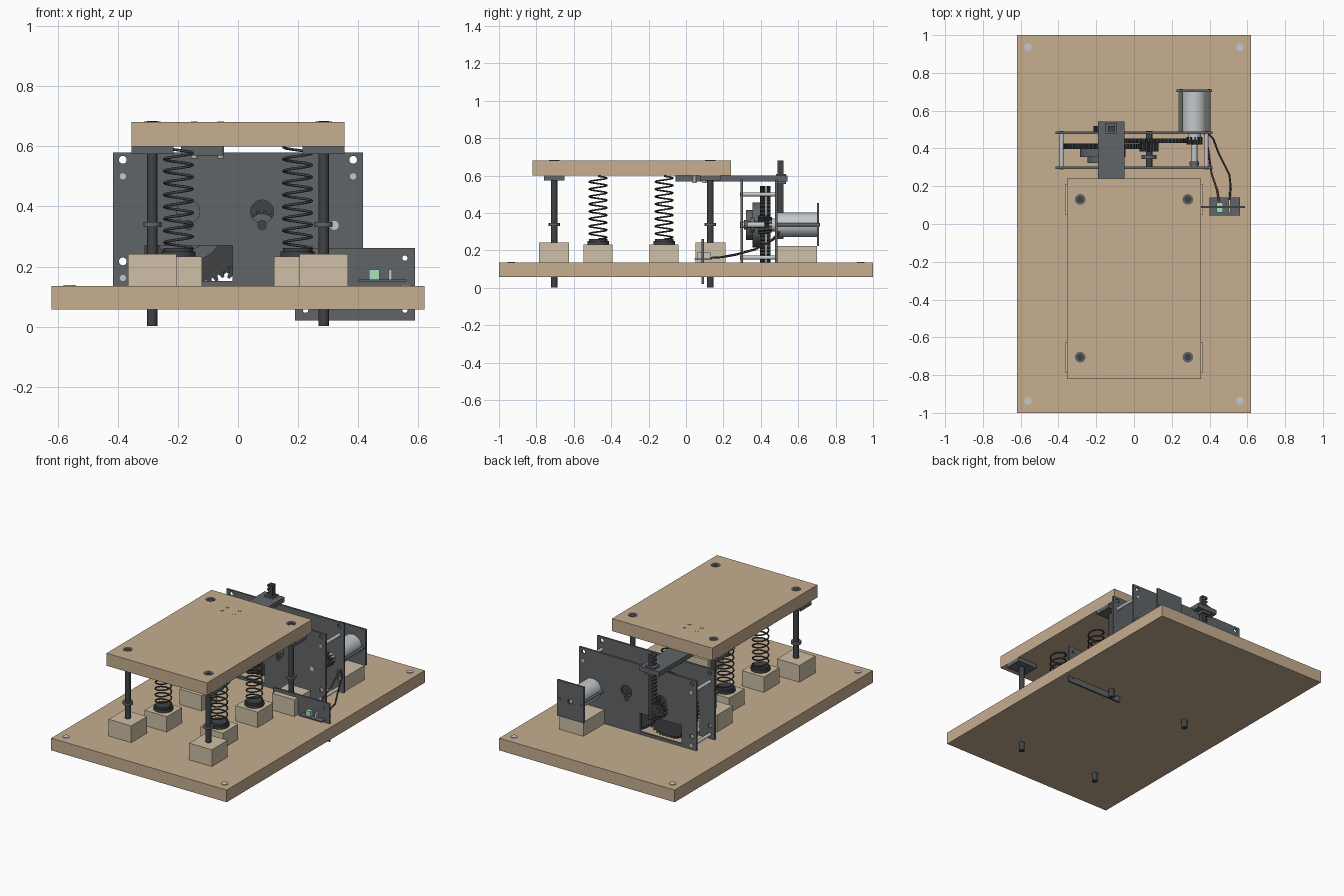
import bpy
from math import sin, cos, pi, radians

if "Cube" in bpy.data.objects:
    bpy.data.objects.remove(bpy.data.objects["Cube"])


def mat(name, c):
    m = bpy.data.materials.new(name)
    m.diffuse_color = (*c, 1)
    m.use_nodes = True
    m.node_tree.nodes["Principled BSDF"].inputs["Base Color"].default_value = m.diffuse_color
    return m


WOOD = mat("wood", (0.57, 0.42, 0.28))
PALE = mat("pale_wood", (0.62, 0.52, 0.38))
DARK = mat("dark_plastic", (0.12, 0.13, 0.14))
BLACK = mat("black_plastic", (0.05, 0.055, 0.06))
STEEL = mat("steel", (0.55, 0.58, 0.6))
GREEN = mat("green", (0.4, 0.75, 0.5))
RED = mat("red_wire", (0.25, 0.06, 0.05))


def box(name, x, y, z, m):
    bpy.ops.mesh.primitive_cube_add(size=1, location=[(a + b) / 2 for a, b in (x, y, z)])
    o = bpy.context.object
    o.name = name
    o.scale = [b - a for a, b in (x, y, z)]
    o.data.materials.append(m)
    return o


def rod(name, p, r, a, b, m, axis="z", n=32):
    # p is (x, y) for upright rods, (x, z) for rods along y
    mid = (a + b) / 2
    up = axis == "z"
    bpy.ops.mesh.primitive_cylinder_add(
        vertices=n, radius=r, depth=b - a,
        location=(p[0], p[1], mid) if up else (p[0], mid, p[1]),
        rotation=(0, 0, 0) if up else (pi / 2, 0, 0))
    o = bpy.context.object
    o.name = name
    o.data.materials.append(m)
    bpy.ops.object.shade_smooth_by_angle(angle=radians(35))
    return o


def finish_curve(name, cu, m):
    o = bpy.data.objects.new(name, cu)
    bpy.context.collection.objects.link(o)
    cu.materials.append(m)
    bpy.ops.object.select_all(action="DESELECT")
    o.select_set(True)
    bpy.context.view_layer.objects.active = o
    return o


def add_poly(cu, pts, cyclic):
    s = cu.splines.new("POLY")
    s.points.add(len(pts) - 1)
    for q, p in zip(s.points, pts):
        q.co = (*p, 1) if len(p) == 3 else (*p, 0, 1)
    s.use_cyclic_u = cyclic


def sheet(name, outlines, y0, y1, m):
    # flat profile in the xz plane with holes, extruded along y
    cu = bpy.data.curves.new(name, "CURVE")
    cu.dimensions = "2D"
    cu.fill_mode = "BOTH"
    cu.extrude = (y1 - y0) / 2
    for pts in outlines:
        add_poly(cu, pts, True)
    o = finish_curve(name, cu, m)
    o.rotation_euler = (pi / 2, 0, 0)
    o.location.y = (y0 + y1) / 2
    bpy.ops.object.convert(target="MESH")
    bpy.ops.object.shade_flat()
    return o


def wire(name, pts, r, m):
    cu = bpy.data.curves.new(name, "CURVE")
    cu.dimensions = "3D"
    cu.bevel_depth = r
    cu.bevel_resolution = 2
    cu.use_fill_caps = True
    add_poly(cu, pts, False)
    finish_curve(name, cu, m)
    bpy.ops.object.convert(target="MESH")
    bpy.ops.object.shade_smooth_by_angle(angle=radians(50))


def rect(x0, x1, z0, z1):
    return [(x0, z0), (x1, z0), (x1, z1), (x0, z1)]


def circle(x, z, r, n=28):
    return [(x + r * cos(2 * pi * i / n), z + r * sin(2 * pi * i / n)) for i in range(n)]


def gear(name, x, z, r, teeth, y0, y1, m):
    depth = 0.016
    pts = []
    for i in range(teeth):
        for f, rr in ((0, r - depth), (0.25, r - depth), (0.4, r), (0.8, r)):
            a = 2 * pi * (i + f) / teeth
            pts.append((x + rr * cos(a), z + rr * sin(a)))
    return sheet(name, [pts], y0, y1, m)


# boards
box("base_board", (-0.62, 0.62), (-1, 1), (0.057, 0.135), WOOD)
box("top_board", (-0.355, 0.355), (-0.82, 0.24), (0.60, 0.68), WOOD)
for sx in (-1, 1):
    for sy in (-1, 1):
        rod("corner_screw", (sx * 0.56, sy * 0.935), 0.02, 0.12, 0.139, STEEL)
    # guide rods with blocks, collars and flanges
    for y in (-0.705, 0.13):
        x = sx * 0.285
        box("rod_block", (x - 0.08, x + 0.08), (y - 0.08, y + 0.08), (0.135, 0.242), PALE)
        rod("guide_rod", (x, y), 0.017, 0.003, 0.684, BLACK)
        rod("rod_collar", (x, y), 0.03, 0.332, 0.348, DARK)
        box("rod_flange", (x - 0.07, x + 0.07), (y - 0.055, y + 0.055), (0.575, 0.60), DARK)
        rod("rod_cap", (x, y), 0.028, 0.67, 0.6825, DARK)
    # springs on blocks
    for y in (-0.47, -0.117):
        x = sx * 0.198
        box("spring_block", (x - 0.078, x + 0.078), (y - 0.078, y + 0.078), (0.135, 0.233), PALE)
        rod("spring_seat", (x, y), 0.057, 0.233, 0.25, BLACK)
        rod("spring_seat_rim", (x, y), 0.049, 0.25, 0.262, BLACK)
        n = 20
        wire("spring", [(x + 0.047 * cos(2 * pi * i / n), y + 0.047 * sin(2 * pi * i / n),
                         0.26 + 0.337 * i / (8.5 * n)) for i in range(int(8.5 * n) + 1)], 0.0045, BLACK)

# gearbox side plates
AZ = 0.337
corners = [(sx * 0.383, z) for sx in (-1, 1) for z in (0.555, 0.217)]
for name, y in (("front_plate", 0.292), ("back_plate", 0.476)):
    holes = [circle(*c, 0.013, 16) for c in corners]
    holes += [circle(x, 0.383, 0.038) for x in (-0.165, 0.08)]
    sheet(name, [rect(-0.415, 0.415, 0.135, 0.58), rect(-0.31, -0.018, 0.152, 0.27)] + holes,
          y, y + 0.013, DARK)
for x in (-0.383, 0.383):
    for z in (0.5, 0.162):
        rod("plate_spacer", (x, z), 0.0105, 0.288, 0.493, STEEL, "y", 16)

# gear train
rod("output_axle", (-0.165, AZ), 0.017, 0.29, 0.525, BLACK, "y")
rod("middle_axle", (0.08, AZ), 0.017, 0.29, 0.492, BLACK, "y")
rod("motor_shaft", (0.32, AZ), 0.015, 0.29, 0.48, STEEL, "y")
gear("output_gear", -0.165, AZ, 0.208, 54, 0.396, 0.425, BLACK)
gear("middle_gear", 0.08, AZ, 0.208, 54, 0.43, 0.452, BLACK)
gear("middle_pinion", 0.08, AZ, 0.05, 12, 0.385, 0.43, BLACK)
gear("motor_pinion", 0.32, AZ, 0.042, 11, 0.42, 0.46, BLACK)
gear("rack_pinion", -0.165, AZ, 0.05, 12, 0.489, 0.52, BLACK)
rod("output_drum", (-0.165, AZ), 0.12, 0.355, 0.396, DARK, "y", 48)
rod("output_hub", (-0.165, AZ), 0.08, 0.322, 0.355, DARK, "y", 40)
rod("middle_collar", (0.08, AZ), 0.04, 0.345, 0.365, DARK, "y")
rod("shaft_collar", (0.32, AZ), 0.025, 0.31, 0.33, DARK, "y")

# lifting arm and toothed rack
box("lifting_arm", (-0.19, -0.05), (-0.055, 0.542), (0.57, 0.60), DARK)
box("arm_socket", (-0.15, -0.09), (0.48, 0.535), (0.555, 0.61), DARK)
for x in (-0.145, -0.057):
    for y in (0.045, 0.098):
        rod("arm_screw", (x, y), 0.011, 0.56, 0.682, WOOD, n=16)
rack = [(-0.10, 0.26), (-0.10, 0.68), (-0.128, 0.68)]
for i in range(17):
    z = 0.675 - i * 0.024
    rack += [(-0.138, z), (-0.138, z - 0.010), (-0.122, z - 0.014), (-0.122, z - 0.021)]
sheet("rack", [rack], 0.49, 0.52, BLACK)

# motor, its end plate and support block
rod("motor", (0.32, AZ), 0.065, 0.489, 0.70, STEEL, "y", 40)
rod("motor_nose", (0.32, AZ), 0.035, 0.445, 0.489, STEEL, "y")
sheet("motor_end_plate", [rect(0.225, 0.412, 0.225, 0.455), rect(0.306, 0.334, 0.323, 0.351)],
      0.70, 0.712, DARK)
for x in (0.25, 0.397):
    rod("motor_spacer", (x, AZ), 0.009, 0.485, 0.716, DARK, "y", 16)
box("motor_block", (0.235, 0.405), (0.489, 0.70), (0.135, 0.225), PALE)

# control panel standing through the base, with circuit board
panel_holes = [circle(x, z, 0.009, 12) for x in (0.225, 0.555) for z in (0.055, 0.228)]
sheet("control_panel", [rect(0.19, 0.588, 0.02, 0.262)] + panel_holes, 0.084, 0.096, DARK)
box("circuit_board", (0.40, 0.56), (0.045, 0.14), (0.151, 0.157), DARK)
box("terminal", (0.436, 0.47), (0.06, 0.115), (0.157, 0.19), GREEN)
box("connector", (0.50, 0.512), (0.06, 0.13), (0.157, 0.19), STEEL)

# wires to the motor
wire("red_lead", [(0.45, 0.12, 0.16), (0.44, 0.18, 0.163), (0.41, 0.27, 0.18),
                  (0.395, 0.38, 0.21), (0.38, 0.47, 0.26), (0.35, 0.50, 0.29)], 0.005, RED)
wire("black_lead", [(0.505, 0.12, 0.16), (0.512, 0.2, 0.165), (0.505, 0.26, 0.175),
                    (0.45, 0.37, 0.205), (0.42, 0.45, 0.25), (0.37, 0.50, 0.30)], 0.005, BLACK)
